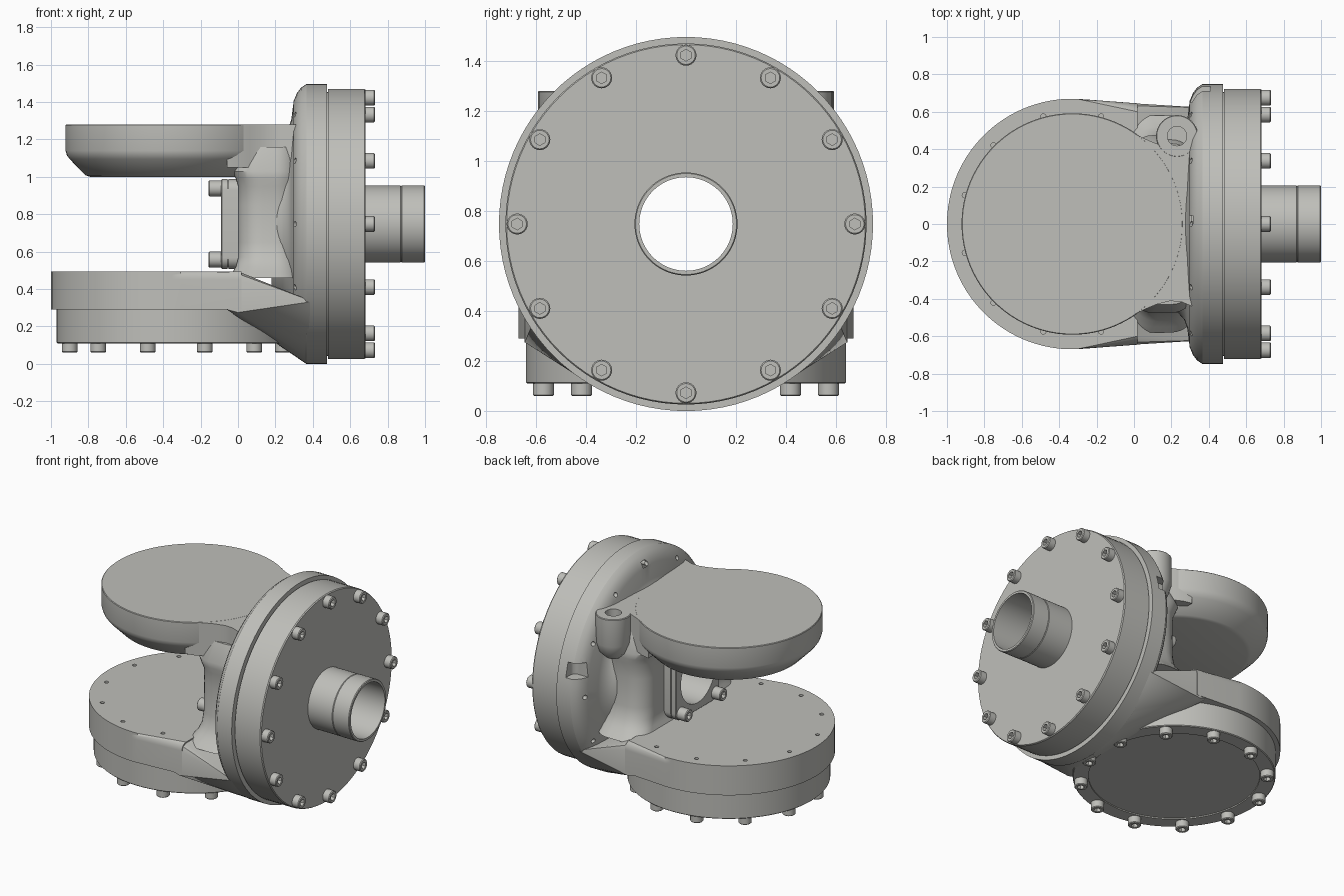
import bpy, bmesh, math
from mathutils import Vector, Matrix

if "Cube" in bpy.data.objects:
    bpy.data.objects.remove(bpy.data.objects["Cube"])

C = 0.748                       # height of the horizontal main axis
PX = -0.33                      # x of the vertical disc axis
MAIN = Matrix.Translation((0, 0, C)) @ Matrix.Rotation(math.pi / 2, 4, 'Y')   # local z -> +x
VERT = Matrix.Translation((PX, 0, 0))
grey = bpy.data.materials.new("cast_grey")
grey.diffuse_color = (0.52, 0.52, 0.49, 1)
grey.use_nodes = True
grey.node_tree.nodes["Principled BSDF"].inputs["Base Color"].default_value = grey.diffuse_color


def finish(name, bm, smooth=True):
    bmesh.ops.remove_doubles(bm, verts=bm.verts, dist=1e-5)
    bmesh.ops.recalc_face_normals(bm, faces=bm.faces)
    me = bpy.data.meshes.new(name)
    bm.to_mesh(me)
    bm.free()
    ob = bpy.data.objects.new(name, me)
    bpy.context.collection.objects.link(ob)
    me.materials.append(grey)
    if smooth:
        shade(ob)
    return ob


def activate(ob):
    bpy.ops.object.select_all(action='DESELECT')
    ob.select_set(True)
    bpy.context.view_layer.objects.active = ob


def shade(ob):
    activate(ob)
    bpy.ops.object.shade_smooth_by_angle(angle=math.radians(32))


def add_loft(bm, rings, mat=Matrix(), wrap=False):
    """Skin a list of equal-length rings; cap the ends unless wrapped."""
    vs = [[bm.verts.new(mat @ Vector(p)) for p in r] for r in rings]
    n = len(vs[0])
    for a, b in zip(vs, vs[1:] + vs[:1] if wrap else vs[1:]):
        for i in range(n):
            j = (i + 1) % n
            bm.faces.new((a[i], a[j], b[j], b[i]))
    if not wrap:
        bm.faces.new(vs[0])
        bm.faces.new(vs[-1])


def circle(r, z, n=96):
    return [(r * math.cos(2 * math.pi * i / n), r * math.sin(2 * math.pi * i / n), z) for i in range(n)]


def hexagon(r, z, n=24):
    out = []
    for i in range(n):
        a = 2 * math.pi * i / n
        k = r * math.cos(math.pi / 6) / math.cos(a % (math.pi / 3) - math.pi / 6)
        out.append((k * math.cos(a), k * math.sin(a), z))
    return out


def turned(name, profile, mat, wrap=False, smooth=True):
    bm = bmesh.new()
    add_loft(bm, [circle(r, h) for r, h in profile], mat, wrap)
    return finish(name, bm, smooth)


def rounded_rect(x0, x1, y0, y1, r, z):
    pts = []
    for k, (cx, cy) in enumerate([(x1 - r, y1 - r), (x0 + r, y1 - r), (x0 + r, y0 + r), (x1 - r, y0 + r)]):
        for i in range(9):
            a = math.pi / 2 * (k + i / 8)
            pts.append((cx + r * math.cos(a), cy + r * math.sin(a), z))
    return pts


def cut(ob, cutter):
    cutter.hide_render = True
    m = ob.modifiers.new("cut", 'BOOLEAN')
    m.operation, m.solver, m.object = 'DIFFERENCE', 'EXACT', cutter
    activate(ob)
    bpy.ops.object.modifier_apply(modifier=m.name)
    bpy.data.objects.remove(cutter)
    shade(ob)


def pins(places, r, h0, h1, mat, n=16):
    bm = bmesh.new()
    for x, y in places:
        add_loft(bm, [circle(r, h0, n), circle(r, h1, n)], mat @ Matrix.Translation((x, y, 0)))
    return finish("hole_cutter", bm, False)


def bolts(name, places, base, height, mat, r=0.042):
    bm = bmesh.new()
    for x, y in places:
        rings = [circle(r, base - 0.01, 24), circle(r, base + height - 0.005, 24),
                 circle(r - 0.005, base + height, 24), hexagon(r * 0.55, base + height),
                 hexagon(r * 0.55, base + height * 0.4)]
        add_loft(bm, rings, mat @ Matrix.Translation((x, y, 0)))
    return finish(name, bm)


def ring_places(r, offset=0.0):
    return [(r * math.cos(math.radians(30 * i + offset)), r * math.sin(math.radians(30 * i + offset)))
            for i in range(12)]


# Large flange on the main axis, flaring out of the neck
flange = turned("flange", [(0.187, 0.18), (0.45, 0.18), (0.475, 0.235), (0.51, 0.268), (0.56, 0.285),
                           (0.66, 0.298), (0.70, 0.315), (0.73, 0.338), (0.748, 0.365), (0.748, 0.475),
                           (0.187, 0.475)], MAIN, wrap=True, smooth=False)
# local x of the main frame points down, so the lowest holes are skipped
cut(flange, pins([p for p in ring_places(0.675) if p[0] < 0.4], 0.015, 0.2, 0.36, MAIN))
bm = bmesh.new()
add_loft(bm, [rounded_rect(0.2, 0.41, 0.65, 0.85, 0.04, z) for z in (0.88, 0.98)])
cut(flange, finish("notch_cutter", bm, False))

# Cover plate, with a narrow groove at the flange, and its bolts
turned("cover_plate", [(0.187, 0.47), (0.705, 0.47), (0.705, 0.482), (0.722, 0.482), (0.722, 0.675),
                       (0.717, 0.682), (0.187, 0.682)], MAIN, wrap=True)
bolts("cover_bolts", ring_places(0.675), 0.682, 0.05, MAIN)

# Stepped outlet tube
turned("outlet_tube", [(0.187, 0.66), (0.205, 0.66), (0.205, 0.868), (0.202, 0.872), (0.206, 0.876),
                       (0.206, 0.995), (0.202, 1.0), (0.187, 1.0)], MAIN, wrap=True)

# Neck joining the two discs
bm = bmesh.new()
add_loft(bm, [rounded_rect(x0, 0.33, -w, w, 0.13, z) for z, w, x0 in
              [(0.46, 0.58, -0.04), (0.49, 0.55, -0.03), (0.52, 0.52, -0.012), (0.57, 0.485, 0), (0.65, 0.465, 0),
               (0.85, 0.46, 0), (0.95, 0.465, 0), (0.99, 0.475, -0.012), (1.03, 0.475, -0.03), (1.16, 0.43, 0)]])
neck = finish("neck", bm, False)
cut(neck, pins([(0, 0)], 0.187, -0.4, 0.6, MAIN, 96))

# Square port plate on the inner face of the neck
bm = bmesh.new()
add_loft(bm, [rounded_rect(-s, s, -s, s, 0.06, h) for h, s in
              [(-0.092, 0.234), (-0.086, 0.24), (-0.055, 0.24), (-0.055, 0.233), (-0.05, 0.233),
               (-0.05, 0.24), (0.03, 0.24)]], MAIN)
port = finish("port_plate", bm, False)
cut(port, pins([(0, 0)], 0.187, -0.4, 0.6, MAIN, 96))
bolts("port_bolts", [(x, y) for x in (-0.19, 0.19) for y in (-0.19, 0.19)], 0.088, 0.07,
      MAIN @ Matrix.Rotation(math.pi, 4, 'X'))

# Upper disc with a rounded underside
turned("upper_disc", [(0.46, 1.0), (0.485, 1.008), (0.57, 1.095), (0.585, 1.115), (0.592, 1.14),
                      (0.592, 1.276), (0.588, 1.28)], VERT)

# Bridge from the upper disc to the flange
side = [(-0.06, 0.50), (0.0, 0.485), (0.06, 0.455), (0.12, 0.43), (0.19, 0.412), (0.25, 0.415), (0.31, 0.44)]
plan = side + [(x, -y) for x, y in reversed(side)]
bm = bmesh.new()
add_loft(bm, [[(x, y, z) for x, y in plan] for z in (1.05, 1.2795)])
finish("upper_bridge", bm)

# Drilled boss beside the bridge
BOSS = Matrix.Translation((0.23, 0.47, 0))
boss = turned("boss", [(0.05, 0.98), (0.09, 1.02), (0.112, 1.09), (0.112, 1.276), (0.108, 1.2805)],
              BOSS, smooth=False)
cut(boss, pins([(0, 0)], 0.052, 1.1, 1.4, BOSS, 32))

# Lower slab with a rounded top rim
arc = [(PX + 0.67 * math.cos(math.radians(a)), 0.67 * math.sin(math.radians(a))) for a in range(88, 273, 4)]
plan = [(0.02, 0.645)] + arc + [(0.02, -0.645)]
bm = bmesh.new()
add_loft(bm, [[(x, y, z) for x, y in plan] for z in (0.29, 0.495)])
rim = [e for e in bm.edges if all(v.co.z > 0.4 for v in e.verts) and min(v.co.x for v in e.verts) < 0.01]
bmesh.ops.bevel(bm, geom=rim, offset=0.045, segments=5, profile=0.5, affect='EDGES')
slab = finish("lower_slab", bm, False)
cut(slab, pins([p for p in ring_places(0.595, 15) if p[0] < 0.3], 0.014, 0.42, 0.6, VERT))

# Gusset sweeping from the slab into the lower part of the flange
bm = bmesh.new()
pts = [(x, s * y, z) for s in (-1, 1) for x, y, z in
       [(0, 0.645, 0.275), (0, 0.645, 0.45), (0, 0.632, 0.482), (0, 0.60, 0.4945), (-0.06, 0.645, 0.291)]]
for i in range(96):
    y, z = 0.746 * math.cos(i * math.pi / 48), C + 0.746 * math.sin(i * math.pi / 48)
    if z < 0.37:
        pts += [(0.362, y, z), (0.40, y, z)]
for p in pts:
    bm.verts.new(p)
hull = bmesh.ops.convex_hull(bm, input=bm.verts)
bmesh.ops.delete(bm, geom=[v for v in bm.verts if not v.link_faces], context='VERTS')
finish("gusset", bm)

# Lower cap with a shallow recess underneath, and its bolts
turned("lower_cap", [(0.54, 0.118), (0.54, 0.11), (0.635, 0.11), (0.64, 0.115), (0.64, 0.30)], VERT)
bolts("lower_cap_bolts", ring_places(0.59, 15), -0.11, 0.05, VERT @ Matrix.Rotation(math.pi, 4, 'X'))
